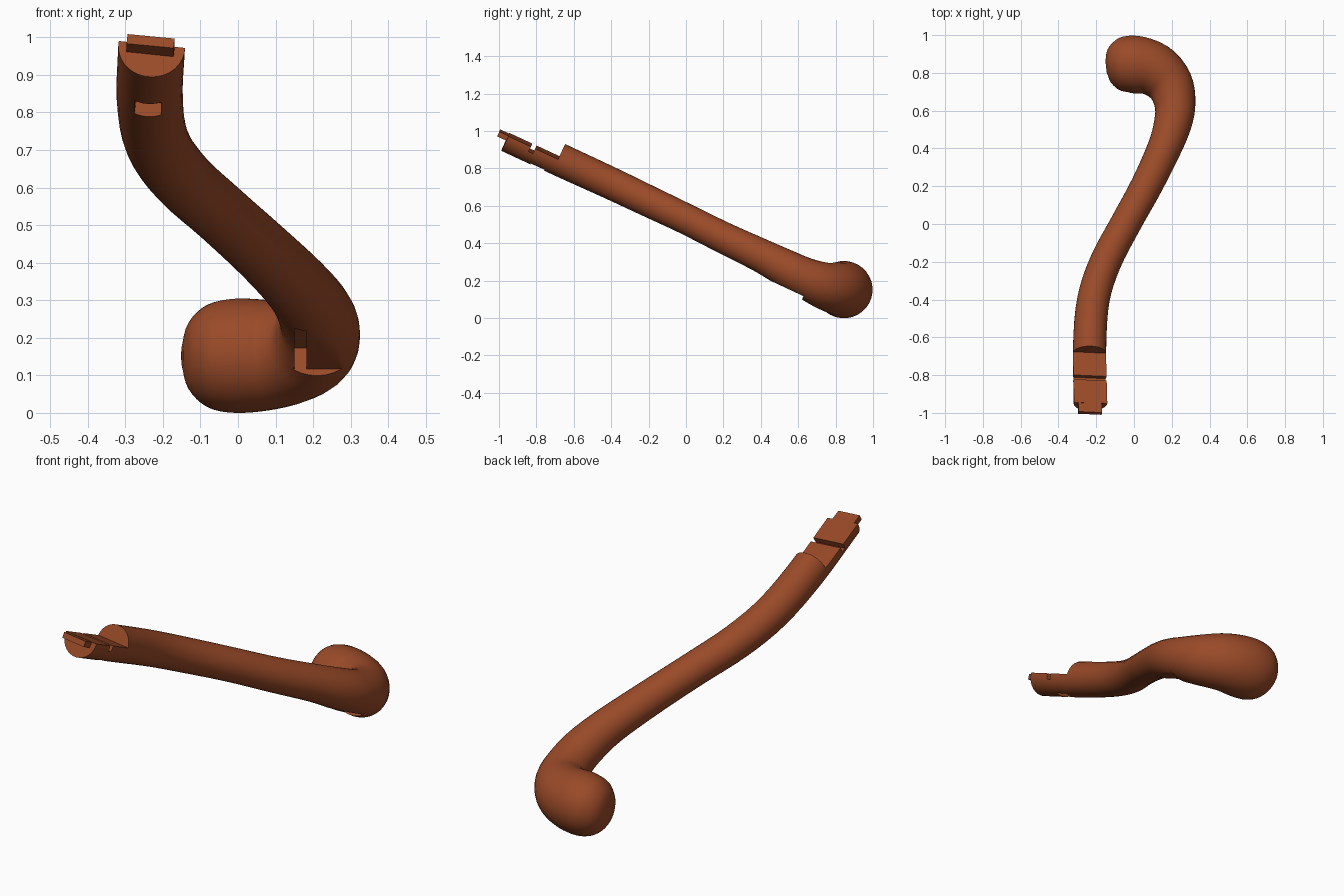
import bpy, bmesh, math
from mathutils import Vector, Matrix

old = bpy.data.objects.get("Cube")
if old:
    bpy.data.objects.remove(old, do_unlink=True)

brown = bpy.data.materials.new("reddish brown")
brown.use_nodes = True
colour = (0.32, 0.068, 0.021, 1)
brown.diffuse_color = colour
brown.node_tree.nodes["Principled BSDF"].inputs["Base Color"].default_value = colour

SIDES = 32
STEPS = 4
TILT = math.radians(25)


def add_object(name, bm):
    mesh = bpy.data.meshes.new(name)
    bmesh.ops.recalc_face_normals(bm, faces=bm.faces)
    bm.to_mesh(mesh)
    bm.free()
    mesh.materials.append(brown)
    obj = bpy.data.objects.new(name, mesh)
    bpy.context.collection.objects.link(obj)
    return obj


def frame(origin, roll):
    """Local frame: x across, -y outward along the shaft, z away from its underside."""
    return (Matrix.Translation(origin) @ Matrix.Rotation(-TILT, 4, 'X')
            @ Matrix.Rotation(math.radians(roll), 4, 'Y'))


def box(name, base, x, y, z):
    bm = bmesh.new()
    bmesh.ops.create_cube(bm, size=1)
    for v in bm.verts:
        v.co = base @ Vector([(a + b) / 2 + c * (b - a) for (a, b), c in zip((x, y, z), v.co)])
    return add_object(name, bm)


def catmull(a, b, c, d, t):
    return 0.5 * (2 * b + (c - a) * t + (2 * a - 5 * b + 4 * c - d) * t * t
                  + (3 * b - a - 3 * c + d) * t ** 3)


def sweep(name, path):
    """Round tube through (x, y, z, radius) points."""
    pts = [Vector(p) for p in path]
    ext = [2 * pts[0] - pts[1]] + pts + [2 * pts[-1] - pts[-2]]
    line = [catmull(*ext[i:i + 4], s / STEPS) for i in range(len(pts) - 1) for s in range(STEPS)]
    line.append(pts[-1])
    bm = bmesh.new()
    rings, side = [], Vector((1, 0, 0))
    for i, p in enumerate(line):
        along = (line[min(i + 1, len(line) - 1)] - line[max(i - 1, 0)]).xyz.normalized()
        side = (side - along * side.dot(along)).normalized()
        up = along.cross(side)
        angles = [2 * math.pi * k / SIDES for k in range(SIDES)]
        rings.append([bm.verts.new(p.xyz + p.w * (side * math.cos(a) + up * math.sin(a)))
                      for a in angles])
    for r, s in zip(rings, rings[1:]):
        for k in range(SIDES):
            n = (k + 1) % SIDES
            bm.faces.new((r[k], r[n], s[n], s[k]))
    bm.faces.new(rings[0])
    bm.faces.new(rings[-1])
    return add_object(name, bm)


# Curved shaft swelling into a rounded knob
shaft = sweep("curved_handle", [
    (-0.23, -0.95, 0.975, 0.089), (-0.235, -0.65, 0.835, 0.088), (-0.215, -0.4, 0.72, 0.086),
    (-0.15, -0.2, 0.625, 0.084), (-0.045, 0, 0.53, 0.082), (0.065, 0.2, 0.43, 0.084),
    (0.16, 0.4, 0.335, 0.09), (0.205, 0.53, 0.268, 0.1), (0.217, 0.63, 0.218, 0.108),
    (0.19, 0.735, 0.175, 0.125), (0.11, 0.815, 0.157, 0.143), (0.0, 0.845, 0.152, 0.153),
    (-0.08, 0.84, 0.152, 0.137), (-0.13, 0.835, 0.152, 0.09), (-0.148, 0.833, 0.152, 0.03)])

# Stepped joint, cross groove and underside recesses
end = frame((-0.232, -0.65, 0.835), 6)
bend = frame((0.165, 0.56, 0.255), 0)
cutters = [
    box("joint_cutter", end, (-0.2, 0.2), (-0.6, -0.037), (0.007, 0.2)),
    box("groove_cutter", end, (-0.2, 0.2), (-0.197, -0.172), (-0.022, 0.1)),
    box("hole_cutter", end, (-0.035, 0.035), (-0.16, -0.08), (-0.15, -0.045)),
    box("flat_cutter", bend, (-0.11, 0.12), (-0.12, 0.12), (-0.25, -0.096)),
    box("slot_cutter", bend, (-0.015, 0.017), (-0.11, 0.12), (-0.25, -0.035)),
]
bpy.context.view_layer.objects.active = shaft
for cutter in cutters:
    cutter.hide_render = True
    mod = shaft.modifiers.new(cutter.name, 'BOOLEAN')
    mod.operation = 'DIFFERENCE'
    mod.solver = 'EXACT'
    mod.object = cutter
    bpy.ops.object.modifier_apply(modifier=mod.name)
    bpy.data.objects.remove(cutter, do_unlink=True)

# Flat tongue at the joint end
box("end_tongue", end, (-0.063, 0.063), (-0.384, -0.28), (-0.022, 0.006))

bpy.ops.object.select_all(action='DESELECT')
shaft.select_set(True)
bpy.ops.object.shade_smooth_by_angle(angle=math.radians(35))
